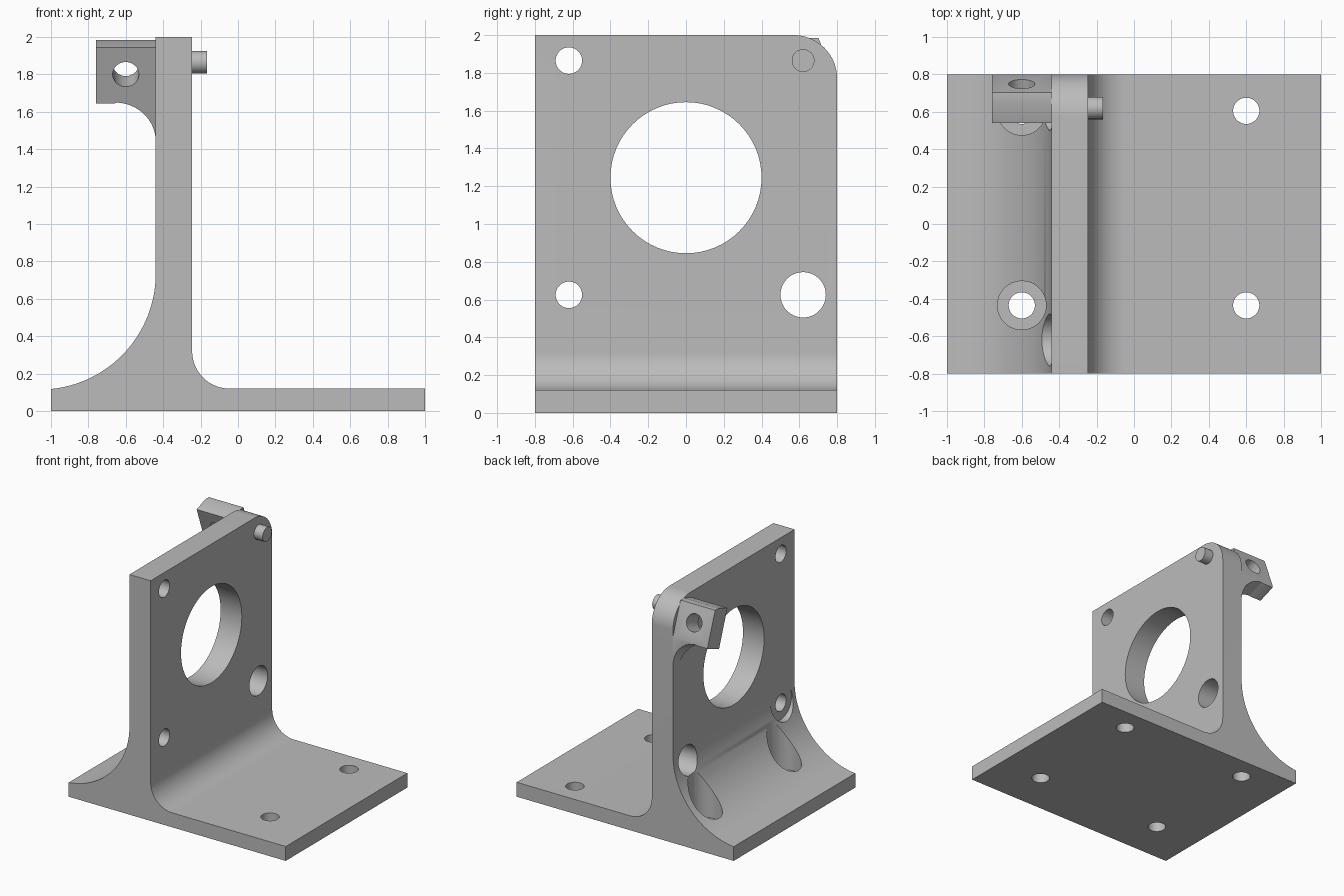
import bpy, bmesh, math
from mathutils import Vector, Matrix

cube = bpy.data.objects.get("Cube")
if cube:
    bpy.data.objects.remove(cube, do_unlink=True)

grey = bpy.data.materials.new("machined grey")
grey.use_nodes = True
grey.diffuse_color = (0.5, 0.5, 0.5, 1)
grey.node_tree.nodes["Principled BSDF"].inputs["Base Color"].default_value = grey.diffuse_color

HALF = 0.8            # half depth of the bracket
WALL_L, WALL_R = -0.44, -0.245


def arc(cx, cy, r, a0, a1, n=24):
    angles = [math.radians(a0 + (a1 - a0) * i / n) for i in range(n + 1)]
    return [(cx + r * math.cos(a), cy + r * math.sin(a)) for a in angles]


def prism(name, points, sweep):
    """Extrude a closed loop of 3D points along a vector."""
    bm = bmesh.new()
    face = bm.faces.new([bm.verts.new(p) for p in points])
    grown = bmesh.ops.extrude_face_region(bm, geom=[face])["geom"]
    bmesh.ops.translate(bm, vec=sweep,
                        verts=[v for v in grown if isinstance(v, bmesh.types.BMVert)])
    bmesh.ops.recalc_face_normals(bm, faces=bm.faces)
    return finish(name, bm)


def finish(name, bm):
    mesh = bpy.data.meshes.new(name)
    bm.to_mesh(mesh)
    bm.free()
    mesh.materials.append(grey)
    obj = bpy.data.objects.new(name, mesh)
    bpy.context.collection.objects.link(obj)
    return obj


def rod(name, start, end, radius):
    start, end = Vector(start), Vector(end)
    axis = end - start
    bm = bmesh.new()
    place = Matrix.Translation((start + end) / 2) @ axis.to_track_quat("Z", "Y").to_matrix().to_4x4()
    bmesh.ops.create_cone(bm, cap_ends=True, segments=64, radius1=radius, radius2=radius,
                          depth=axis.length, matrix=place)
    return finish(name, bm)


def activate(obj):
    bpy.ops.object.select_all(action="DESELECT")
    obj.select_set(True)
    bpy.context.view_layer.objects.active = obj


def cut(obj, cutter):
    cutter.hide_render = True
    activate(obj)
    mod = obj.modifiers.new("cut", "BOOLEAN")
    mod.operation, mod.solver, mod.object = "DIFFERENCE", "EXACT", cutter
    bpy.ops.object.modifier_apply(modifier=mod.name)
    bpy.data.objects.remove(cutter, do_unlink=True)


# Bracket body: base flange, upright wall and both fillets in one profile
profile = [(-1, 0), (1, 0), (1, 0.12)]
profile += arc(-0.045, 0.32, 0.2, 270, 180)
profile += [(WALL_R, 2), (WALL_L, 2)]
profile += arc(-1.06, 0.735, 0.62, 0, -84.4, 40)
body = prism("bracket_body", [(x, -HALF, z) for x, z in profile], (0, 2 * HALF, 0))

# Rounded upper corner of the wall
corner = arc(0.57, 1.77, 0.23, 0, 90) + [(0.57, 2.1), (0.9, 2.1), (0.9, 1.77)]
cut(body, prism("corner_cutter", [(-0.6, y, z) for y, z in corner], (0.5, 0, 0)))

# Holes through the wall
for y, z, r in [(0, 1.245, 0.4), (-0.62, 1.865, 0.07), (-0.62, 0.625, 0.07), (0.62, 0.625, 0.12)]:
    cut(body, rod("wall_hole", (-1.1, y, z), (0, y, z), r))
cut(body, rod("wall_spotface", (-1.1, -0.62, 0.625), (WALL_L, -0.62, 0.625), 0.14))

# Base bolt holes, counterbored under the large fillet
for y in (0.605, -0.435):
    for x in (-0.6, 0.6):
        cut(body, rod("base_hole", (x, y, -0.1), (x, y, 1), 0.07))
    cut(body, rod("base_counterbore", (-0.6, y, 0.12), (-0.6, y, 1), 0.13))

# Tilted side lug with a curved underside
tilt = math.radians(20)
up = Vector((0, -math.sin(tilt), math.cos(tilt)))
through = Vector((0, math.cos(tilt), math.sin(tilt)))
origin = Vector((0, 0.65, 1.645))
outline = [(-0.76, 0), (-0.76, 0.318), (WALL_L, 0.318)] + arc(-0.66, -0.215, 0.22, 0, 90)
outline[-1] = (-0.66, 0)
outline = [(x, min(w, 0.318)) for x, w in outline]
lug = prism("side_lug", [Vector((x, 0, 0)) + origin + up * w for x, w in outline], through * 0.165)
bm = bmesh.new()
bm.from_mesh(lug.data)
for co, normal in [((0, 0, 1.985), (0, 0, 1)), ((0, HALF, 0), (0, 1, 0))]:
    bmesh.ops.bisect_plane(bm, geom=bm.verts[:] + bm.edges[:] + bm.faces[:], plane_co=co,
                           plane_no=normal, clear_outer=True)
    bmesh.ops.holes_fill(bm, edges=[e for e in bm.edges if e.is_boundary])
bmesh.ops.recalc_face_normals(bm, faces=bm.faces)
bm.to_mesh(lug.data)
bm.free()
centre = Vector((-0.6, 0, 0)) + origin + up * 0.165
cut(lug, rod("lug_hole", centre - through * 0.2, centre + through * 0.4, 0.07))

# Locating pin on the wall
pin = rod("locating_pin", (WALL_R - 0.01, 0.62, 1.865), (-0.165, 0.62, 1.865), 0.06)

for obj in (body, lug, pin):
    activate(obj)
    bpy.ops.object.shade_smooth_by_angle(angle=math.radians(30))
